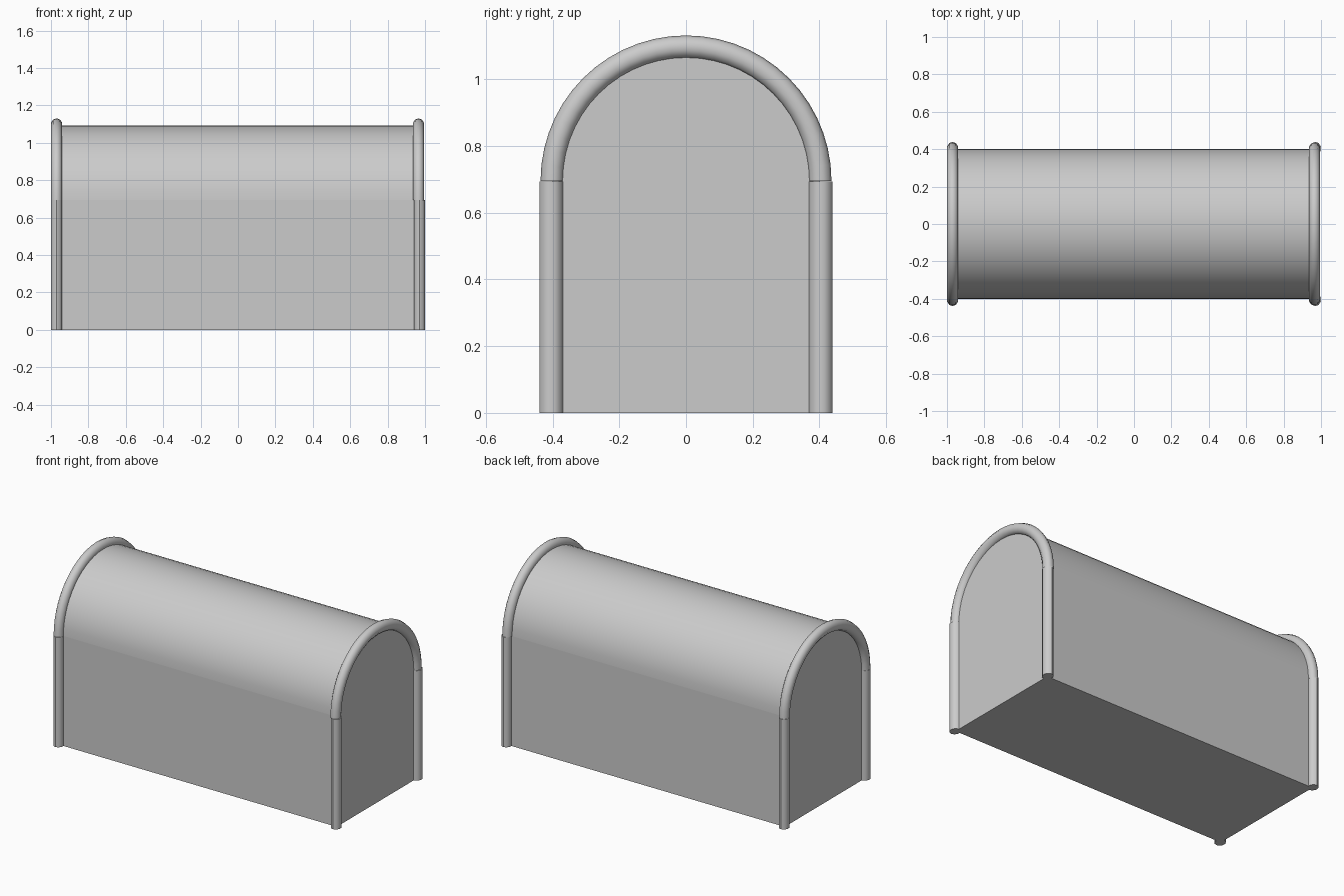
import bpy, bmesh, math

if "Cube" in bpy.data.objects:
    bpy.data.objects.remove(bpy.data.objects["Cube"])

BODY_X, BODY_Y, SEAM_Z = 0.97, 0.40, 0.695
ARC_STEPS, TUBE_SIDES = 28, 10


def finish(name, bm, angle=40):
    bmesh.ops.recalc_face_normals(bm, faces=bm.faces)
    mesh = bpy.data.meshes.new(name)
    bm.to_mesh(mesh)
    bm.free()
    obj = bpy.data.objects.new(name, mesh)
    bpy.context.collection.objects.link(obj)
    bpy.ops.object.select_all(action='DESELECT')
    obj.select_set(True)
    bpy.context.view_layer.objects.active = obj
    bpy.ops.object.shade_smooth_by_angle(angle=math.radians(angle))
    return obj


def extrude_profile(name, points, x0, x1):
    """Closed (y, z) profile extruded along x."""
    bm = bmesh.new()
    a = [bm.verts.new((x0, y, z)) for y, z in points]
    b = [bm.verts.new((x1, y, z)) for y, z in points]
    n = len(points)
    bm.faces.new(a)
    bm.faces.new(b)
    for i in range(n):
        j = (i + 1) % n
        bm.faces.new((a[i], a[j], b[j], b[i]))
    return finish(name, bm)


def tube(name, frames, rx, ry):
    """Sweep an elliptical ring; each frame is (centre, outward y, outward z)."""
    bm = bmesh.new()
    rings = []
    for (cx, cy, cz), oy, oz in frames:
        ring = []
        for k in range(TUBE_SIDES):
            t = 2 * math.pi * (k + 0.0) / TUBE_SIDES
            r = ry * math.cos(t)
            ring.append(bm.verts.new((cx + rx * math.sin(t), cy + oy * r, cz + oz * r)))
        rings.append(ring)
    for p, q in zip(rings, rings[1:]):
        for k in range(TUBE_SIDES):
            m = (k + 1) % TUBE_SIDES
            bm.faces.new((p[k], p[m], q[m], q[k]))
    bm.faces.new(rings[0])
    bm.faces.new(rings[-1])
    return finish(name, bm)


angles = [math.pi * i / ARC_STEPS for i in range(ARC_STEPS + 1)]

# Box body
extrude_profile("chest_body", [(-BODY_Y, 0), (BODY_Y, 0), (BODY_Y, SEAM_Z), (-BODY_Y, SEAM_Z)],
                -BODY_X, BODY_X)

# Barrel lid with flat half-round ends
extrude_profile("barrel_lid",
                [(BODY_Y * math.cos(a), SEAM_Z + 0.397 * math.sin(a)) for a in angles],
                -BODY_X, BODY_X)

# Corner posts and arched end trims
for side, sx, arch_x in (("left", -1, -0.97), ("right", 1, 0.965)):
    for end, sy in (("front", -1), ("back", 1)):
        x, y = sx * 0.97, sy * 0.404
        tube(f"{end}_{side}_post", [((x, y, 0), sy, 0), ((x, y, SEAM_Z - 0.001), sy, 0)],
             0.031, 0.035)
    tube(f"{side}_lid_arch",
         [((arch_x, 0.402 * math.cos(a), SEAM_Z + 0.402 * math.sin(a)),
           math.cos(a), math.sin(a)) for a in angles], 0.031, 0.034)
